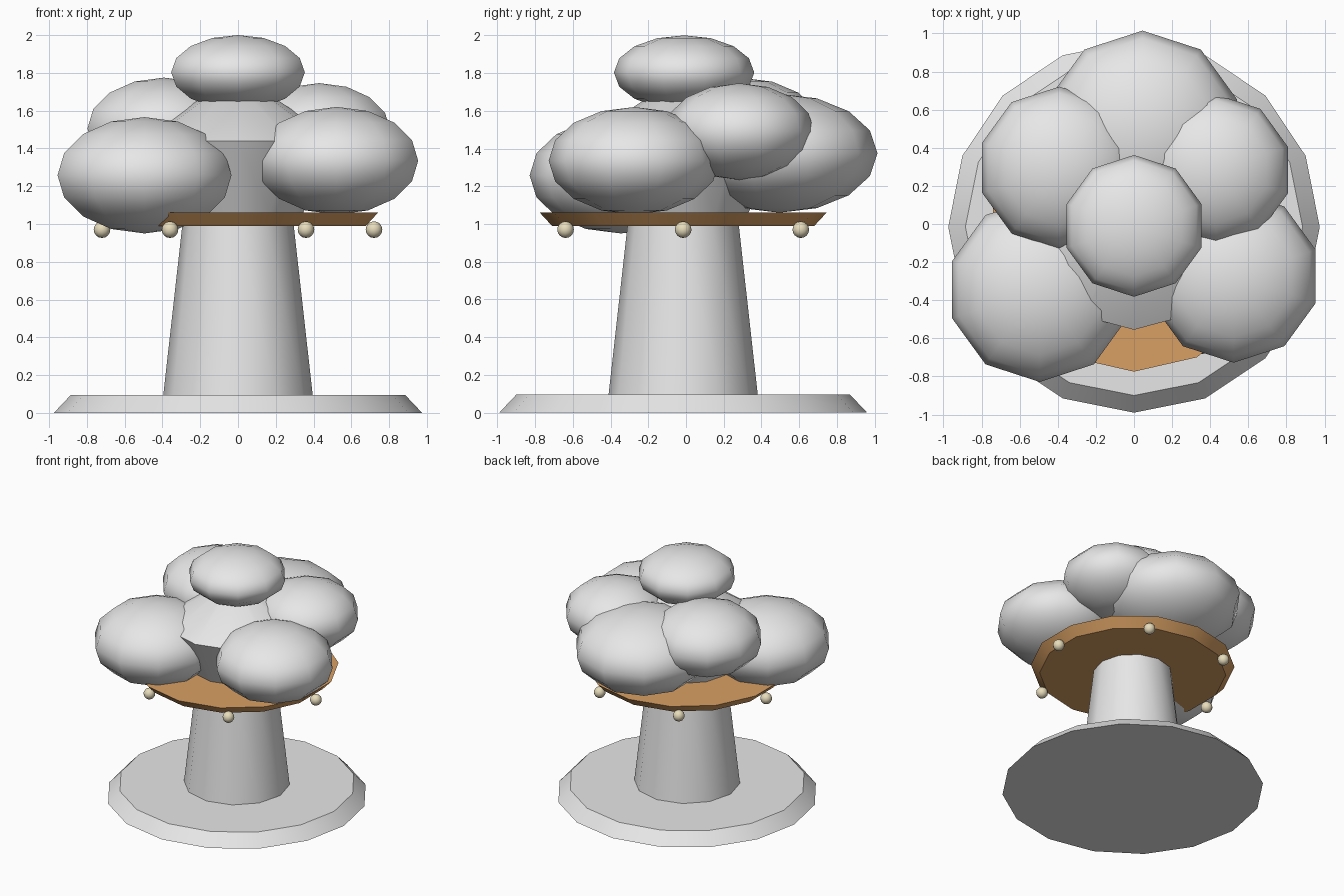
import bpy
from math import radians, cos, sin

cube = bpy.data.objects.get("Cube")
if cube:
    bpy.data.objects.remove(cube, do_unlink=True)

AXIS_Y = -0.015


def material(name, rgb):
    mat = bpy.data.materials.new(name)
    mat.use_nodes = True
    mat.diffuse_color = (*rgb, 1)
    mat.node_tree.nodes["Principled BSDF"].inputs["Base Color"].default_value = (*rgb, 1)
    return mat


grey = material("light_grey", (0.8, 0.8, 0.8))
wood = material("warm_wood", (0.69, 0.35, 0.125))
cream = material("cream", (0.85, 0.76, 0.53))


def finish(name, mat, angle):
    obj = bpy.context.object
    obj.name = name
    obj.data.materials.append(mat)
    bpy.ops.object.shade_smooth_by_angle(angle=radians(angle))
    return obj


def frustum(name, mat, sides, z0, r0, z1, r1):
    bpy.ops.mesh.primitive_cone_add(vertices=sides, radius1=r0, radius2=r1, depth=z1 - z0,
                                    location=(0, AXIS_Y, (z0 + z1) / 2))
    return finish(name, mat, 40)


def blob(name, mat, centre, radius, height, segments=10, rings=8):
    bpy.ops.mesh.primitive_uv_sphere_add(segments=segments, ring_count=rings, location=centre)
    obj = finish(name, mat, 80)
    obj.scale = (radius, radius, height)
    return obj


# Ground disc, trunk and round deck
frustum("base", grey, 16, 0, 0.975, 0.095, 0.885)
frustum("trunk", grey, 12, 0.09, 0.396, 1.02, 0.292)
frustum("deck", wood, 14, 0.99, 0.695, 1.06, 0.76)

# Flared hub with a conical roof, mostly hidden by foliage
frustum("hub", grey, 12, 1.05, 0.34, 1.44, 0.54)
frustum("hub_roof", grey, 12, 1.44, 0.54, 1.74, 0.08)

# Foliage: centre, radius, half height
foliage = {
    "foliage_top": ((0, -0.01, 1.803), 0.372, 0.197),
    "foliage_front_left": ((0.523, -0.275, 1.335), 0.453, 0.285),
    "foliage_front_right": ((-0.495, -0.345, 1.258), 0.484, 0.308),
    "foliage_back": ((0.045, 0.495, 1.375), 0.52, 0.315),
    "foliage_side_left": ((0.43, 0.283, 1.49), 0.397, 0.256),
    "foliage_side_right": ((-0.392, 0.295, 1.505), 0.426, 0.27),
}
for name, (centre, radius, height) in foliage.items():
    blob(name, grey, centre, radius, height)

# Six lamps hung around the deck rim
for i in range(6):
    a = radians(60 * i)
    blob(f"lamp_{i + 1}", cream, (0.72 * cos(a), AXIS_Y + 0.72 * sin(a), 0.97), 0.044, 0.044, 12, 8)
